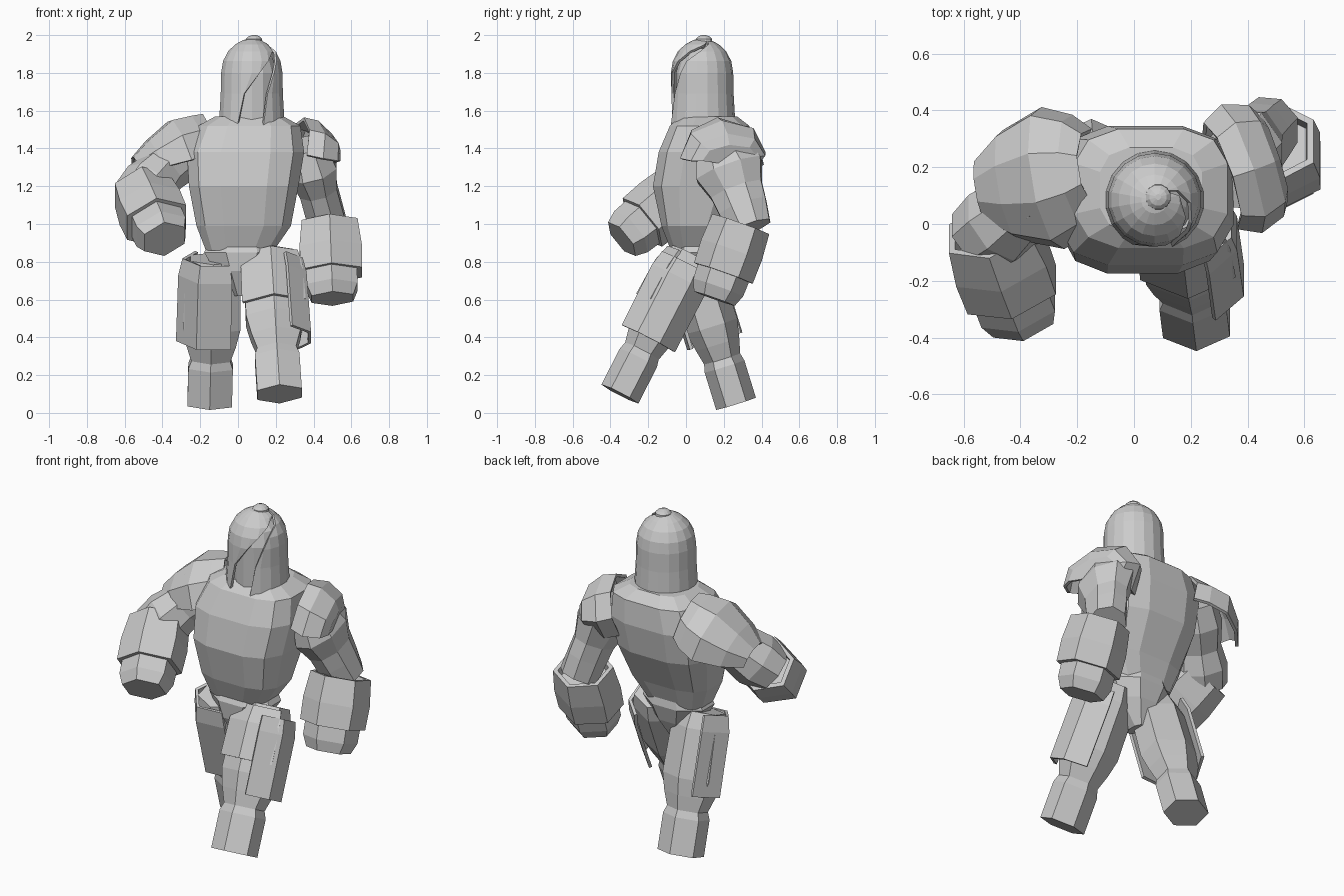
import bpy, bmesh
from math import sin, cos, radians, copysign
from mathutils import Vector

cube = bpy.data.objects.get("Cube")
if cube:
    bpy.data.objects.remove(cube)

grey = bpy.data.materials.new("clay grey")
grey.use_nodes = True
grey.diffuse_color = (0.6, 0.6, 0.6, 1)
grey.node_tree.nodes["Principled BSDF"].inputs["Base Color"].default_value = (0.6, 0.6, 0.6, 1)


def loft(name, rings, closed=True, thick=0.0, caps=(True, True)):
    """Skin a list of point rings; open rings become thin shells."""
    bm = bmesh.new()
    rows = [[bm.verts.new(p) for p in ring] for ring in rings]
    n = len(rows[0])
    for lo, hi in zip(rows, rows[1:]):
        for i in range(n if closed else n - 1):
            j = (i + 1) % n
            bm.faces.new((lo[i], lo[j], hi[j], hi[i]))
    for row, cap in zip((rows[0], rows[-1]), caps):
        if cap:
            bm.faces.new(row)
    bmesh.ops.remove_doubles(bm, verts=bm.verts, dist=0.0005)
    bmesh.ops.recalc_face_normals(bm, faces=bm.faces)
    mesh = bpy.data.meshes.new(name)
    bm.to_mesh(mesh)
    bm.free()
    mesh.materials.append(grey)
    obj = bpy.data.objects.new(name, mesh)
    bpy.context.collection.objects.link(obj)
    if thick:
        shell = obj.modifiers.new("thickness", "SOLIDIFY")
        shell.thickness = thick
        shell.offset = 0


def limb_rings(a, b, profile, angles, ref):
    """Rings along a to b; profile rows are (position, half width, half depth)."""
    a, b = Vector(a), Vector(b)
    axis = (b - a).normalized()
    u = Vector(ref)
    u = (u - axis * u.dot(axis)).normalized()
    v = axis.cross(u)
    ku = max(abs(cos(t)) for t in angles)
    kv = max(abs(sin(t)) for t in angles)
    return [[a.lerp(b, t) + u * w * cos(g) / ku + v * d * sin(g) / kv for g in angles]
            for t, w, d in profile]


def limb(name, a, b, profile, sides=6, turn=30):
    angles = [radians(turn + 360 * i / sides) for i in range(sides)]
    loft(name, limb_rings(a, b, profile, angles, (1, 0, 0)))


def plate(name, a, b, profile, start, end, steps, ref=(1, 0, 0), caps=(False, False)):
    angles = [radians(start + (end - start) * i / steps) for i in range(steps + 1)]
    loft(name, limb_rings(a, b, profile, angles, ref), False, 0.018, caps)


def stack(name, rows, sides, power=1.0):
    """Upright body from rows of (z, centre x, centre y, half width, half depth)."""
    angles = [radians(360 * (i + 0.5) / sides) for i in range(sides)]
    k = cos(radians(180 / sides)) ** power

    def bulge(c):
        return copysign(abs(c) ** power, c) / k

    loft(name, [[(x + w * bulge(cos(g)), y + d * bulge(sin(g)), z) for g in angles]
                for z, x, y, w, d in rows])


# Broad, boxy torso, and pelvis
stack("torso", [(0.86, 0.01, 0.04, 0.18, 0.12), (0.99, 0.03, 0.04, 0.25, 0.17),
                (1.2, 0.03, 0.07, 0.29, 0.245), (1.38, 0.04, 0.1, 0.31, 0.245),
                (1.52, 0.06, 0.125, 0.27, 0.21), (1.57, 0.06, 0.12, 0.18, 0.15)], 12, 0.65)
stack("pelvis", [(0.62, 0.01, 0.03, 0.03, 0.06), (0.75, 0.02, 0.03, 0.14, 0.12),
                 (0.85, 0.02, 0.04, 0.2, 0.14), (0.91, 0.02, 0.05, 0.17, 0.12)], 8)

# Legs with flared boots and wrapped thigh plates
LEG = [(0.03, 0.12, 0.11), (0.14, 0.145, 0.135), (0.48, 0.152, 0.14), (0.6, 0.13, 0.12),
       (0.7, 0.103, 0.1), (0.75, 0.118, 0.11), (1, 0.118, 0.11)]
LEFT_LEG = (0.17, 0.04, 0.86), (0.22, -0.35, 0.1)
RIGHT_LEG = (-0.13, 0.02, 0.84), (-0.15, 0.265, 0.048)
limb("left_leg", *LEFT_LEG, LEG)
limb("right_leg", *RIGHT_LEG, LEG)
plate("left_outer_thigh_plate", *LEFT_LEG,
      [(0.1, 0.16, 0.14), (0.2, 0.175, 0.155), (0.62, 0.178, 0.152)], -65, 65, 3)
plate("left_front_thigh_plate", *LEFT_LEG,
      [(0.05, 0.14, 0.125), (0.16, 0.16, 0.15), (0.4, 0.165, 0.157)], 30, 150, 2)
plate("right_thigh_plate", *RIGHT_LEG,
      [(0.03, 0.155, 0.135), (0.14, 0.175, 0.155), (0.58, 0.178, 0.155)], 55, 235, 3)

# Upper arms
limb("left_upper_arm", (0.36, 0.18, 1.42), (0.48, 0.34, 0.98),
     [(0, 0.1, 0.13), (0.3, 0.13, 0.18), (0.55, 0.1, 0.14), (0.75, 0.1, 0.13), (1, 0.1, 0.11)], 8, 22.5)
limb("right_upper_arm", (-0.24, 0.2, 1.45), (-0.51, -0.03, 1.16),
     [(0, 0.12, 0.14), (0.3, 0.14, 0.16), (0.6, 0.12, 0.13), (0.85, 0.14, 0.145), (1.1, 0.13, 0.12)], 8, 22.5)

# Hollow-cuffed gauntlets and fists
GAUNTLET = [(0.12, 0.12, 0.13), (0, 0.125, 0.135), (0, 0.148, 0.16), (0.35, 0.165, 0.17), (0.66, 0.162, 0.165)]
FIST = [(0.6, 0.135, 0.145), (0.85, 0.135, 0.14), (1, 0.11, 0.115)]
for side, elbow, knuckle in (("left", (0.485, 0.29, 1.0), (0.5, 0.15, 0.605)),
                             ("right", (-0.51, -0.02, 1.18), (-0.39, -0.34, 0.92))):
    limb(side + "_gauntlet", elbow, knuckle, GAUNTLET)
    limb(side + "_fist", elbow, knuckle, FIST)

# Shoulder plates arching over the arms
plate("right_shoulder_plate", (-0.53, 0.12, 1.28), (-0.14, 0.19, 1.41),
      [(0, 0.11, 0.07), (0.25, 0.19, 0.13), (0.6, 0.245, 0.19), (0.85, 0.2, 0.18), (1, 0.14, 0.17)],
      -10, 190, 5, (0, 1, 0))
plate("left_shoulder_plate", (0.31, 0.17, 1.39), (0.49, 0.23, 1.35),
      [(0, 0.19, 0.17), (0.4, 0.23, 0.17), (0.85, 0.2, 0.12), (1, 0.15, 0.07)],
      -50, 185, 5, (0, 1, 0), (False, True))

# Helmet: a domed shell whose face slit climbs up and around one side
SLIT = [(1.52, 0.17, -28, 20), (1.69, 0.16, -14, 30), (1.8, 0.158, 15, 46),
        (1.86, 0.148, 35, 58), (1.91, 0.122, 60, 85), (1.945, 0.085, 100, 112),
        (1.967, 0.045, 130, 132), (1.975, 0.008, 140, 141)]
CX, CY = 0.073, 0.085
rings = []
for z, r, left, right in SLIT:
    ring = []
    for step in range(20, 501, 20):
        g = radians(min(max(step, right), 360 + left))
        drop = 0.03 if z < 1.6 and step >= 360 + left else 0
        ring.append((CX + r * sin(g), CY - r * cos(g), z - drop))
    rings.append(ring)
loft("helmet", rings, False, 0.014, (False, False))
stack("head", [(1.5, CX, CY, 0.13, 0.13), (1.8, CX, CY, 0.135, 0.135),
               (1.88, CX, CY, 0.11, 0.11), (1.93, CX, CY, 0.06, 0.06)], 14)
stack("helmet_knob", [(1.94, 0.085, 0.095, 0.045, 0.045), (1.98, 0.085, 0.095, 0.043, 0.043),
                      (1.993, 0.085, 0.095, 0.03, 0.03), (2.0, 0.085, 0.095, 0.01, 0.01)], 12)
